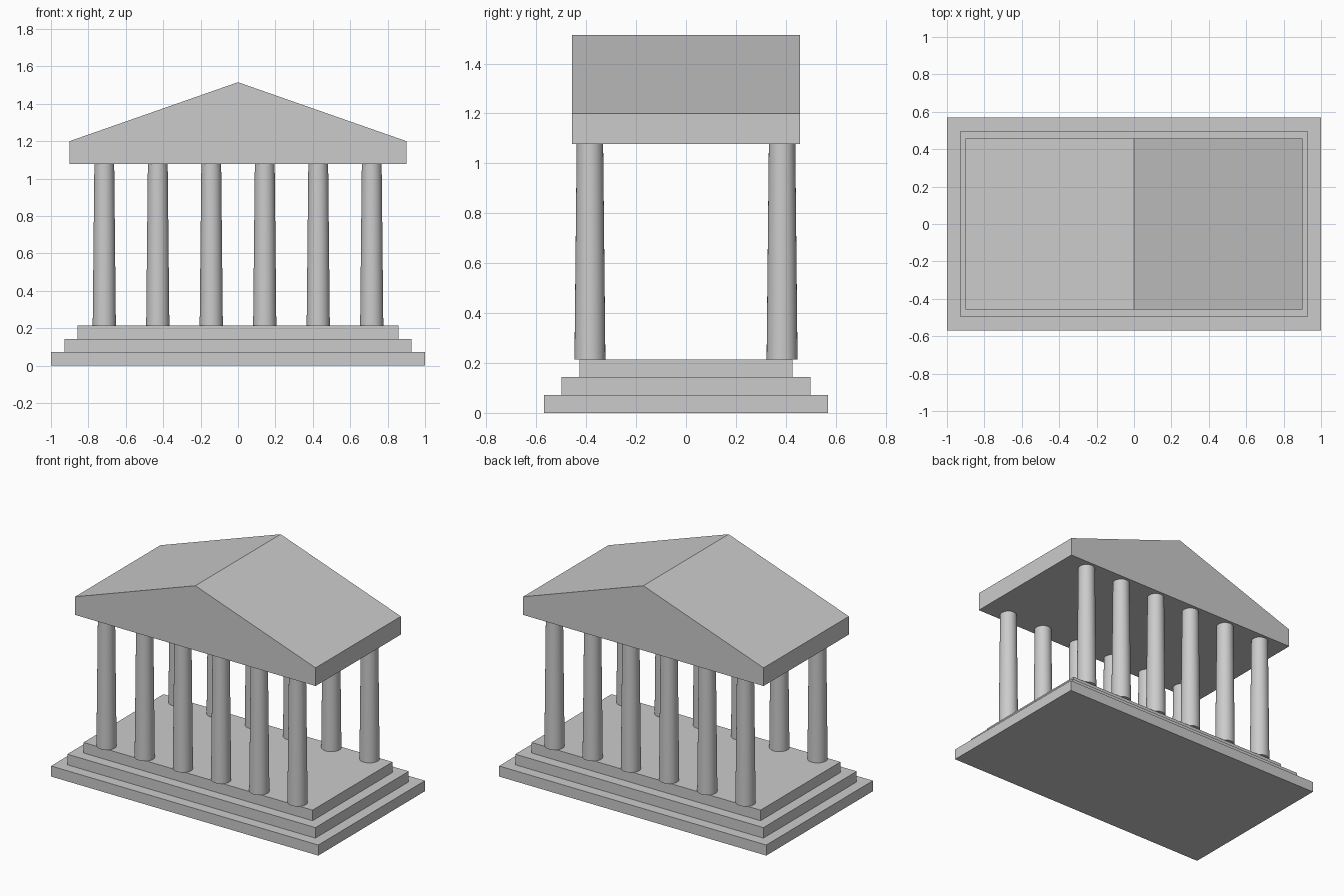
import bpy
import bmesh
import math

cube = bpy.data.objects.get("Cube")
if cube:
    bpy.data.objects.remove(cube, do_unlink=True)

# One stone colour throughout
stone = bpy.data.materials.new("grey stone")
stone.use_nodes = True
colour = (0.6, 0.6, 0.6, 1)
stone.diffuse_color = colour
stone.node_tree.nodes["Principled BSDF"].inputs["Base Color"].default_value = colour

STEP = 0.0715
FLOOR = 3 * STEP
COLUMN_TOP = 1.077


def box(name, half_x, half_y, z0, z1):
    bpy.ops.mesh.primitive_cube_add(size=2, location=(0, 0, (z0 + z1) / 2))
    obj = bpy.context.object
    obj.name = name
    obj.scale = (half_x, half_y, (z1 - z0) / 2)
    bpy.ops.object.transform_apply(location=False, rotation=False, scale=True)
    obj.data.materials.append(stone)


def column(name, x, y):
    bpy.ops.mesh.primitive_cone_add(
        vertices=32, radius1=0.062, radius2=0.053, depth=COLUMN_TOP - FLOOR,
        location=(x, y, (FLOOR + COLUMN_TOP) / 2))
    obj = bpy.context.object
    obj.name = name
    obj.data.materials.append(stone)
    bpy.ops.object.shade_smooth_by_angle(angle=math.radians(30))


def prism(name, outline, half_y):
    bm = bmesh.new()
    face = bm.faces.new([bm.verts.new((x, -half_y, z)) for x, z in outline])
    extruded = bmesh.ops.extrude_face_region(bm, geom=[face])["geom"]
    moved = [v for v in extruded if isinstance(v, bmesh.types.BMVert)]
    bmesh.ops.translate(bm, vec=(0, 2 * half_y, 0), verts=moved)
    bmesh.ops.recalc_face_normals(bm, faces=bm.faces)
    mesh = bpy.data.meshes.new(name)
    bm.to_mesh(mesh)
    bm.free()
    mesh.materials.append(stone)
    bpy.context.collection.objects.link(bpy.data.objects.new(name, mesh))


# Stepped base
for i, part in enumerate(("bottom", "middle", "top")):
    inset = i * STEP
    box(part + "_step", 1 - inset, 0.57 - inset, inset, inset + STEP)

# Front and back rows of tapered columns
for row, y in (("front", -0.385), ("back", 0.385)):
    for i in range(6):
        column(f"{row}_column_{i + 1}", (i - 2.5) * 0.286, y)

# Gabled roof with its beam
prism("gabled_roof", [(-0.9, COLUMN_TOP), (0.9, COLUMN_TOP), (0.9, 1.2),
                      (0, 1.515), (-0.9, 1.2)], 0.456)
